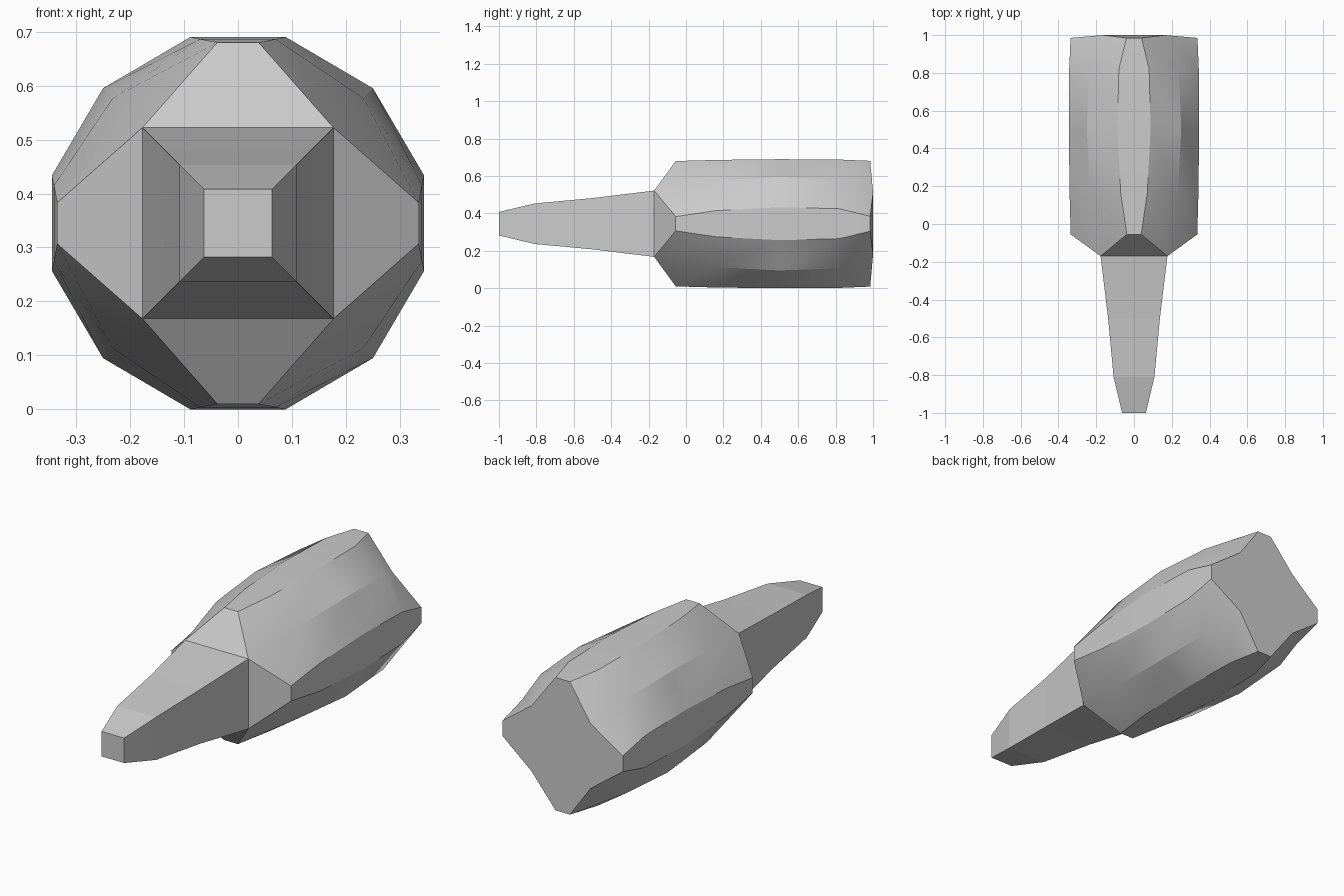
import bpy, bmesh, math

cube = bpy.data.objects.get("Cube")
if cube:
    bpy.data.objects.remove(cube)

CZ = 0.345  # height of the long axis

grey = bpy.data.materials.new("plain grey")
grey.use_nodes = True
colour = (0.6, 0.6, 0.6, 1)
grey.diffuse_color = colour
grey.node_tree.nodes["Principled BSDF"].inputs["Base Color"].default_value = colour


def loft(name, rings, cap_front=True, cap_back=True):
    """Skin a list of rings (each a list of points) into one object."""
    bm = bmesh.new()
    loops = [[bm.verts.new(p) for p in ring] for ring in rings]
    n = len(loops[0])
    for a, b in zip(loops, loops[1:]):
        for i in range(n):
            j = (i + 1) % n
            bm.faces.new((a[i], a[j], b[j], b[i]))
    if cap_front:
        bm.faces.new(loops[0][::-1])
    if cap_back:
        bm.faces.new(loops[-1])
    bmesh.ops.recalc_face_normals(bm, faces=bm.faces)
    mesh = bpy.data.meshes.new(name)
    bm.to_mesh(mesh)
    bm.free()
    mesh.materials.append(grey)
    obj = bpy.data.objects.new(name, mesh)
    bpy.context.collection.objects.link(obj)
    return obj


def four_fold(points):
    """Repeat (u, v, y) points at quarter turns about the long axis."""
    ring = []
    for k in range(4):
        c, s = round(math.cos(k * math.pi / 2)), round(math.sin(k * math.pi / 2))
        ring += [(u * c - v * s, y, CZ + u * s + v * c) for u, v, y in points]
    return ring


def body_ring(strip_y, strip_r, strip_w, corner_y, corner):
    return four_fold([(strip_r, -strip_w, strip_y), (strip_r, strip_w, strip_y),
                      (corner, corner, corner_y)])


# Tapering square shank
shank = loft("shank", [four_fold([(h, h, y)]) for y, h in
                       ((-1, 0.063), (-0.81, 0.108), (-0.5, 0.137), (-0.17, 0.177))],
             cap_back=False)

# Faceted body: four flat strips with bulging corners between them
body = loft("body", [
    four_fold([(0.177, -0.177, -0.17), (0.177, 0.177, -0.17), (0.177, 0.177, -0.17)]),
    body_ring(-0.055, 0.335, 0.038, -0.17, 0.177),
    body_ring(0.16, 0.341, 0.07, 0.16, 0.232),
    body_ring(0.5, 0.345, 0.088, 0.5, 0.25),
    body_ring(0.82, 0.343, 0.08, 0.82, 0.238),
    body_ring(0.985, 0.336, 0.04, 1.0, 0.165),
], cap_front=False)

# Weld the repeated corner points at the body's front
bm = bmesh.new()
bm.from_mesh(body.data)
bmesh.ops.remove_doubles(bm, verts=bm.verts, dist=0.0005)
bmesh.ops.recalc_face_normals(bm, faces=bm.faces)
bm.to_mesh(body.data)
bm.free()

bpy.ops.object.select_all(action="DESELECT")
body.select_set(True)
bpy.context.view_layer.objects.active = body
bpy.ops.object.shade_smooth_by_angle(angle=math.radians(25))
